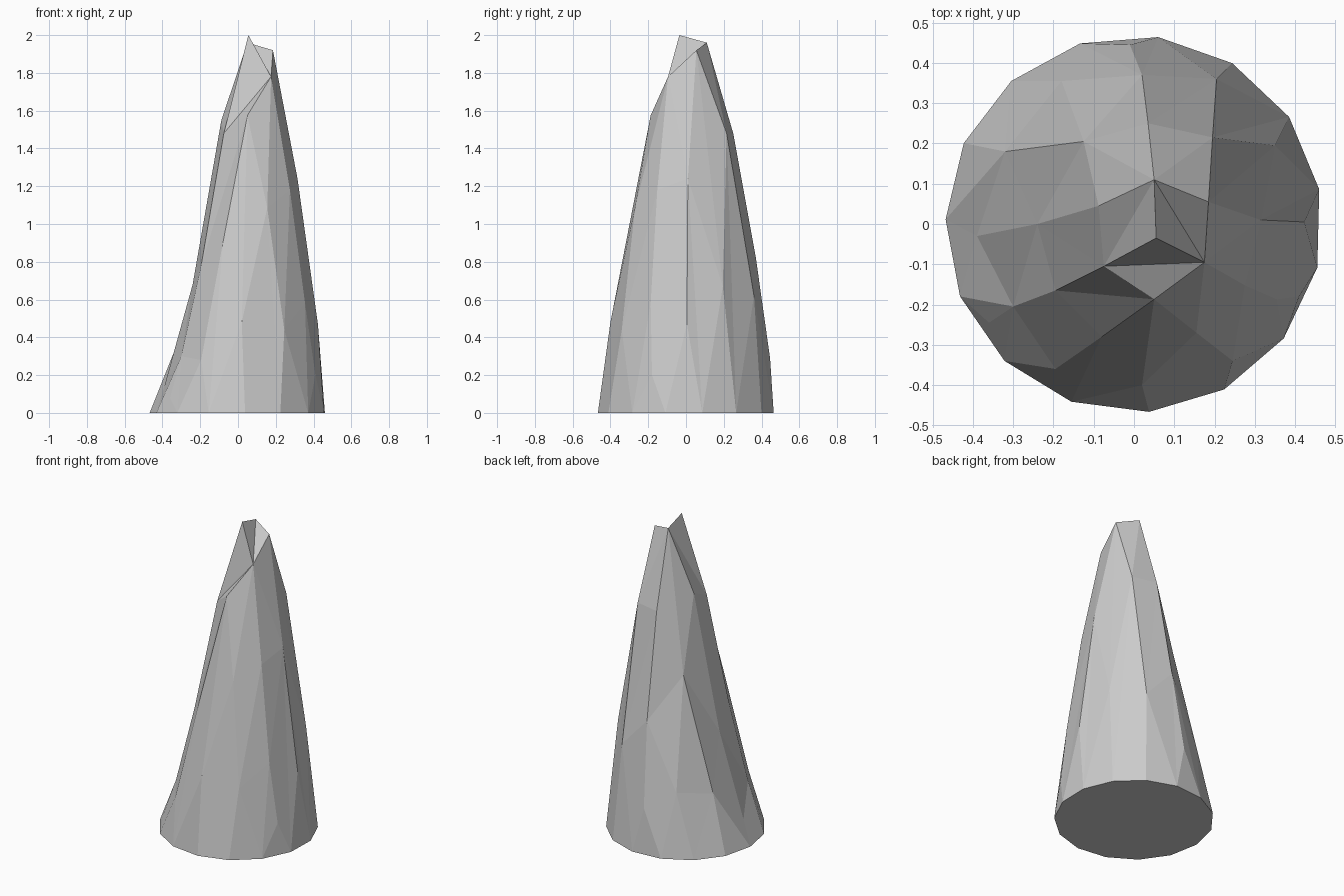
import bpy
from math import cos, sin, radians
from mathutils import Vector
from mathutils.geometry import delaunay_2d_cdt

if "Cube" in bpy.data.objects:
    bpy.data.objects.remove(bpy.data.objects["Cube"])

# Round foot: regular 15-sided ring on the ground
SIDES, RADIUS = 15, 0.468
rim = [(RADIUS * cos(radians(178.6 - 24 * i)), RADIUS * sin(radians(178.6 - 24 * i)), 0.0)
       for i in range(SIDES)]

# Chipped corners of the broken tip and shoulders
tip = {
    "peak": (0.055, -0.035, 2.0), "back": (0.05, 0.11, 1.96),
    "right": (0.185, 0.055, 1.92), "notch": (0.175, -0.095, 1.78),
    "left": (-0.075, -0.105, 1.48), "front": (0.05, -0.187, 1.575),
    "side": (-0.088, 0.045, 1.55), "rear": (0.035, 0.25, 1.48),
    "rear_r": (0.195, 0.215, 1.48), "flank_r": (0.315, 0.01, 1.24),
    "flank_f": (0.275, -0.152, 1.18), "flank_fr": (0.155, -0.27, 1.085),
    "flank_fl": (-0.08, -0.28, 0.90), "flank_l": (-0.195, -0.165, 0.78),
}
# Facet corners on the lower slopes
slope = [
    (-0.24, 0.0, 0.68), (-0.125, 0.205, 1.09), (0.02, 0.37, 0.82),
    (-0.18, 0.355, 0.40), (-0.32, 0.18, 0.37), (-0.39, -0.03, 0.14),
    (-0.36, -0.245, 0.08), (-0.30, -0.205, 0.30), (-0.195, -0.36, 0.28),
    (0.02, -0.40, 0.48), (0.245, -0.34, 0.44), (0.355, -0.187, 0.58),
    (0.41, -0.18, 0.20), (0.423, 0.005, 0.47), (0.35, 0.195, 0.67),
    (0.205, 0.36, 0.62), (-0.01, 0.445, 0.29),
]
# Sharp ridges that must stay as edges
ridges = """peak-back peak-notch peak-left back-right back-notch right-notch back-left
back-side side-left left-notch left-front front-notch left-flank_l flank_l-front
front-flank_fl front-flank_fr right-flank_r notch-flank_f back-rear right-rear_r"""

pts = rim + list(tip.values()) + slope
index = {name: SIDES + i for i, name in enumerate(tip)}
edges = [(i, (i + 1) % SIDES) for i in range(SIDES)]
edges += [tuple(index[n] for n in r.split("-")) for r in ridges.split()]

# Facet the surface in plan, then lift each corner to its height
flat, _, faces, origin, _, _ = delaunay_2d_cdt(
    [Vector(p[:2]) for p in pts], edges, [], 0, 1e-5)
verts = [(v.x, v.y, pts[o[0]][2] if o else 0.0) for v, o in zip(flat, origin)]
where = {o: i for i, group in enumerate(origin) for o in group}

# Flat underside closes the solid (rim runs clockwise, so it faces down)
faces = [list(f) for f in faces] + [[where[i] for i in range(SIDES)]]
mesh = bpy.data.meshes.new("rock_spike")
mesh.from_pydata(verts, [], faces)
mesh.validate()
mesh.update()
bpy.context.collection.objects.link(bpy.data.objects.new("rock_spike", mesh))
